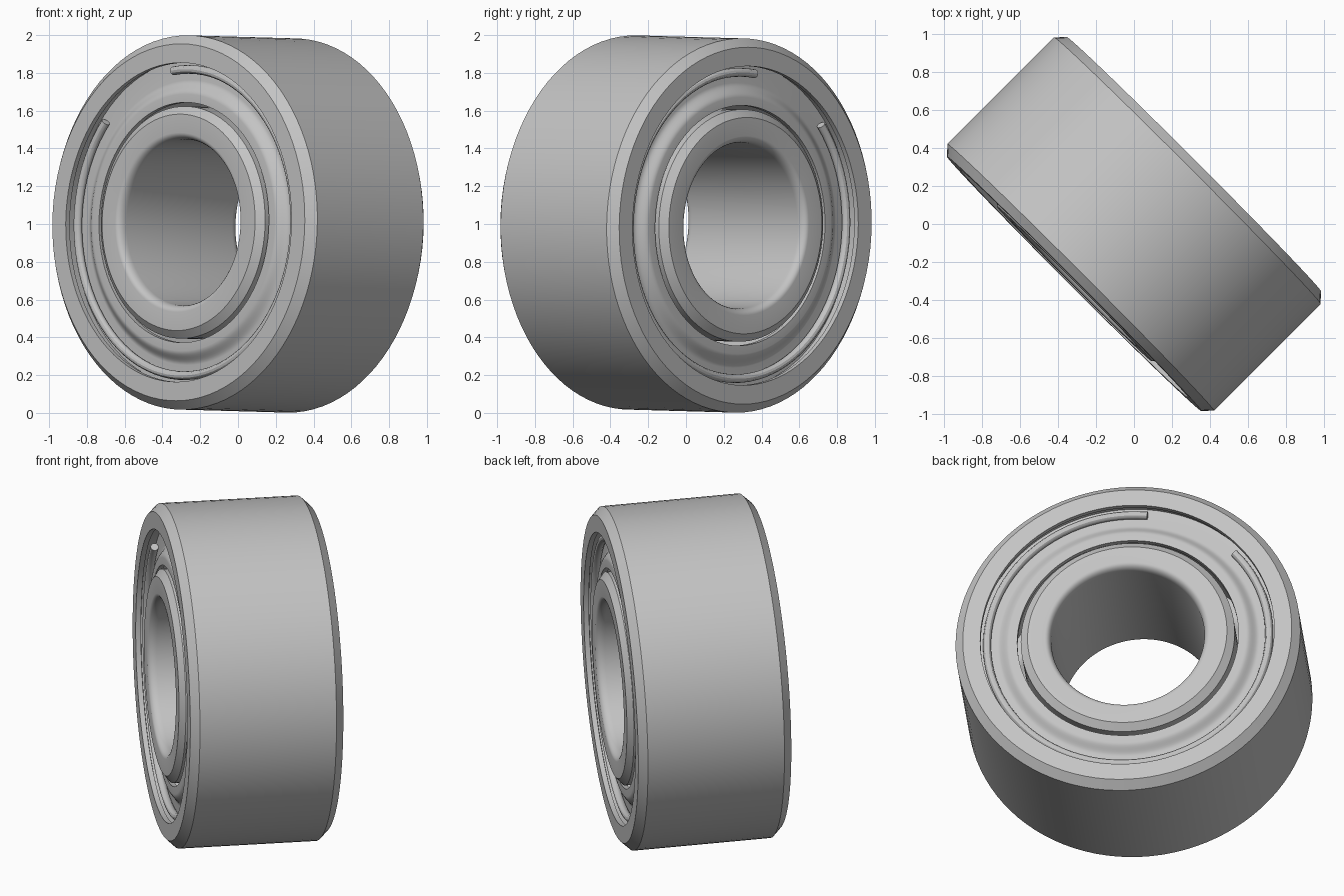
import bpy, bmesh, math
from mathutils import Matrix, Vector

if "Cube" in bpy.data.objects:
    bpy.data.objects.remove(bpy.data.objects["Cube"], do_unlink=True)

SEGMENTS = 96
HALF = 0.445      # half the width along the axle
TILT = math.radians(1.15)

# One steel grey
steel = bpy.data.materials.new("steel_grey")
steel.use_nodes = True
colour = (0.55, 0.55, 0.55, 1)
steel.diffuse_color = colour
steel.node_tree.nodes["Principled BSDF"].inputs["Base Color"].default_value = colour

# Axle frame: local Z points out of the front face, diagonally and slightly up
side = Vector((1, -1, 0)).normalized()
axle = Vector((-1, -1, 0)).normalized() * math.cos(TILT) + Vector((0, 0, math.sin(TILT)))
up = axle.cross(side)
frame = Matrix.Translation((0, 0, 1)) @ Matrix((side, up, axle)).transposed().to_4x4()


def finish(name, bm):
    """Make the object, mirror it to the back half and shade it."""
    mesh = bpy.data.meshes.new(name)
    bm.to_mesh(mesh)
    bm.free()
    mesh.materials.append(steel)
    obj = bpy.data.objects.new(name, mesh)
    bpy.context.collection.objects.link(obj)
    obj.matrix_world = frame
    bpy.ops.object.select_all(action="DESELECT")
    obj.select_set(True)
    bpy.context.view_layer.objects.active = obj
    bpy.ops.object.shade_smooth_by_angle(angle=math.radians(30))
    mirror = obj.modifiers.new("back_half", "MIRROR")
    mirror.use_axis = (False, False, True)
    return obj


def lathe(name, profile, closed=False):
    """Turn (radius, height) points around the axle."""
    bm = bmesh.new()
    rings = []
    for r, z in profile:
        angles = [math.tau * i / SEGMENTS for i in range(SEGMENTS)]
        rings.append([bm.verts.new((r * math.cos(a), r * math.sin(a), z)) for a in angles])
    pairs = list(zip(rings, rings[1:]))
    if closed:
        pairs.append((rings[-1], rings[0]))
    for low, high in pairs:
        for i in range(SEGMENTS):
            j = (i + 1) % SEGMENTS
            bm.faces.new((low[i], low[j], high[j], high[i]))
    return finish(name, bm)


def wire_ring(name, radius, height, thickness, start, end, steps=80, sides=12):
    """Open round-wire ring with flat capped ends."""
    bm = bmesh.new()
    loops = []
    for i in range(steps + 1):
        a = math.radians(start + (end - start) * i / steps)
        loop = []
        for k in range(sides):
            t = math.tau * k / sides
            r = radius + thickness * math.cos(t)
            loop.append(bm.verts.new((r * math.cos(a), r * math.sin(a),
                                      height + thickness * math.sin(t))))
        loops.append(loop)
    for one, two in zip(loops, loops[1:]):
        for k in range(sides):
            n = (k + 1) % sides
            bm.faces.new((one[k], two[k], two[n], one[n]))
    bm.faces.new(loops[0])
    bm.faces.new(loops[-1])
    bmesh.ops.recalc_face_normals(bm, faces=bm.faces[:])
    return finish(name, bm)


# Outer race: chamfered rim, flat face, lip and wire groove
lathe("outer_race", [
    (0.991, 0), (0.991, HALF - 0.048), (0.945, HALF), (0.845, HALF),
    (0.845, 0.415), (0.865, 0.41), (0.865, 0.34), (0.82, 0.33), (0.82, 0),
])

# Inner race: chamfered shoulder and rounded bore edge
bore_edge = []
for i in range(7):
    a = math.radians(15 * i)
    bore_edge.append((0.475 - 0.035 * math.sin(a), HALF - 0.05 * (1 - math.cos(a))))
lathe("inner_race", [(0.615, 0), (0.615, 0.412), (0.573, HALF)] + bore_edge + [(0.44, 0)])

# Shield: low outer flat rising in a soft step to the inner plateau
step = []
for i in range(9):
    t = i / 8
    step.append((0.755 - 0.075 * t, 0.365 + 0.02 * (1 - math.cos(math.pi * t))))
top = [(0.862, 0.365)] + step + [(0.636, 0.405)]
under = [(r, z - 0.03) for r, z in reversed(top)]
lathe("shield", top + under, closed=True)

# Snap ring with its gap near the top
wire_ring("snap_ring", 0.811, 0.388, 0.023, 139, 458)
